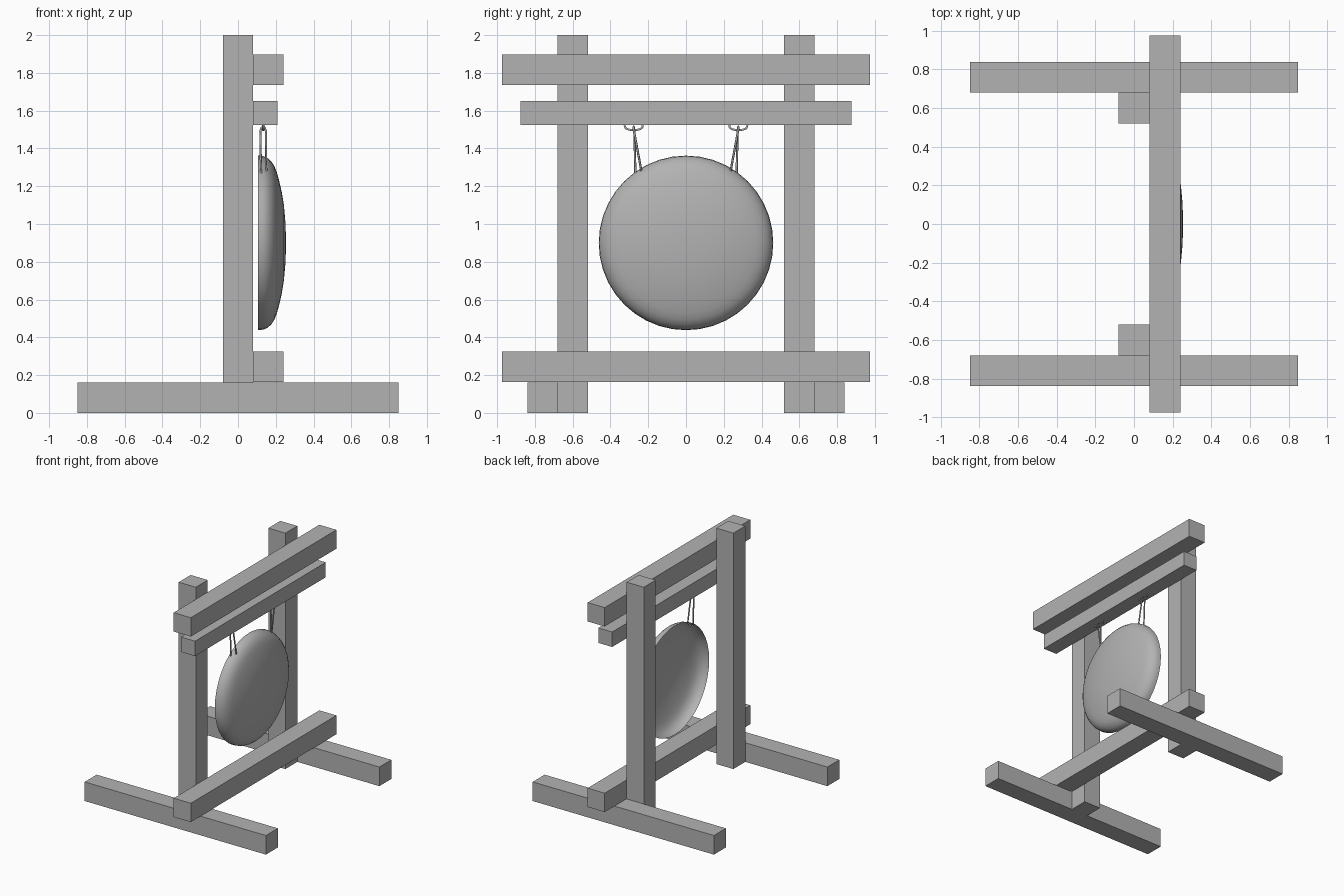
import bpy, bmesh, math
from mathutils import Vector

if "Cube" in bpy.data.objects:
    bpy.data.objects.remove(bpy.data.objects["Cube"])

grey = bpy.data.materials.new("plain grey")
grey.diffuse_color = (0.45, 0.45, 0.45, 1)
grey.use_nodes = True
grey.node_tree.nodes["Principled BSDF"].inputs["Base Color"].default_value = grey.diffuse_color


def add_mesh(name, bm, smooth=False):
    me = bpy.data.meshes.new(name)
    bmesh.ops.recalc_face_normals(bm, faces=bm.faces)
    for f in bm.faces:
        f.smooth = smooth
    bm.to_mesh(me)
    bm.free()
    me.materials.append(grey)
    ob = bpy.data.objects.new(name, me)
    bpy.context.collection.objects.link(ob)
    return ob


def box(name, x0, x1, y0, y1, z0, z1):
    bm = bmesh.new()
    bmesh.ops.create_cube(bm, size=1)
    for v in bm.verts:
        v.co = Vector((x1 if v.co.x > 0 else x0,
                       y1 if v.co.y > 0 else y0,
                       z1 if v.co.z > 0 else z0))
    return add_mesh(name, bm)


def tube(name, points, radius):
    cu = bpy.data.curves.new(name, 'CURVE')
    cu.dimensions = '3D'
    cu.bevel_depth = radius
    cu.bevel_resolution = 1
    cu.use_fill_caps = True
    sp = cu.splines.new('POLY')
    sp.points.add(len(points) - 1)
    for p, co in zip(sp.points, points):
        p.co = (*co, 1)
    sp.use_smooth = True
    cu.materials.append(grey)
    ob = bpy.data.objects.new(name, cu)
    bpy.context.collection.objects.link(ob)
    return ob


# Cross beams on the +x face of the posts
box("top_beam", 0.08, 0.24, -0.975, 0.975, 1.737, 1.897)
box("hanging_beam", 0.08, 0.21, -0.875, 0.875, 1.525, 1.652)
box("bottom_beam", 0.08, 0.24, -0.975, 0.975, 0.164, 0.324)

for side, s in (("left", -1), ("right", 1)):
    # Upright post and the foot bolted to its outer side
    a, b = sorted((s * 0.52, s * 0.68))
    box(side + "_post", -0.08, 0.08, a, b, 0, 2)
    a, b = sorted((s * 0.68, s * 0.84))
    box(side + "_foot", -0.85, 0.85, a, b, 0, 0.162)

    # Shallow staple under the hanging beam
    arc = [(0.133, s * (0.277 + 0.048 * math.cos(t)), 1.527 - 0.030 * math.sin(t) ** 0.6)
           for t in [math.pi * i / 12 for i in range(12)]]
    arc.append((0.133, s * 0.229, 1.527))
    tube(side + "_staple", arc, 0.006)

    # Cord looped over the staple and into the gong rim
    tube(side + "_cord", [(0.122, s * 0.268, 1.268), (0.118, s * 0.273, 1.49),
                          (0.124, s * 0.276, 1.510), (0.133, s * 0.277, 1.515),
                          (0.142, s * 0.277, 1.510), (0.148, s * 0.275, 1.49),
                          (0.150, s * 0.237, 1.285), (0.122, s * 0.245, 1.262)], 0.006)

# Gong: open-backed shallow dish, spun about the x axis
profile = [(0.106, 0.462), (0.135, 0.459), (0.155, 0.450), (0.175, 0.433),
           (0.192, 0.408), (0.205, 0.375), (0.217, 0.333), (0.231, 0.272),
           (0.243, 0.200), (0.251, 0.110), (0.255, 0.0)]
bm = bmesh.new()
verts = [bm.verts.new((x, 0, r)) for x, r in profile]
edges = [bm.edges.new(p) for p in zip(verts, verts[1:])]
bmesh.ops.spin(bm, geom=verts + edges, cent=(0, 0, 0), axis=(1, 0, 0),
               angle=2 * math.pi, steps=40, use_merge=False)
bmesh.ops.remove_doubles(bm, verts=bm.verts, dist=0.0005)
gong = add_mesh("gong", bm, smooth=True)
gong.location.z = 0.90
